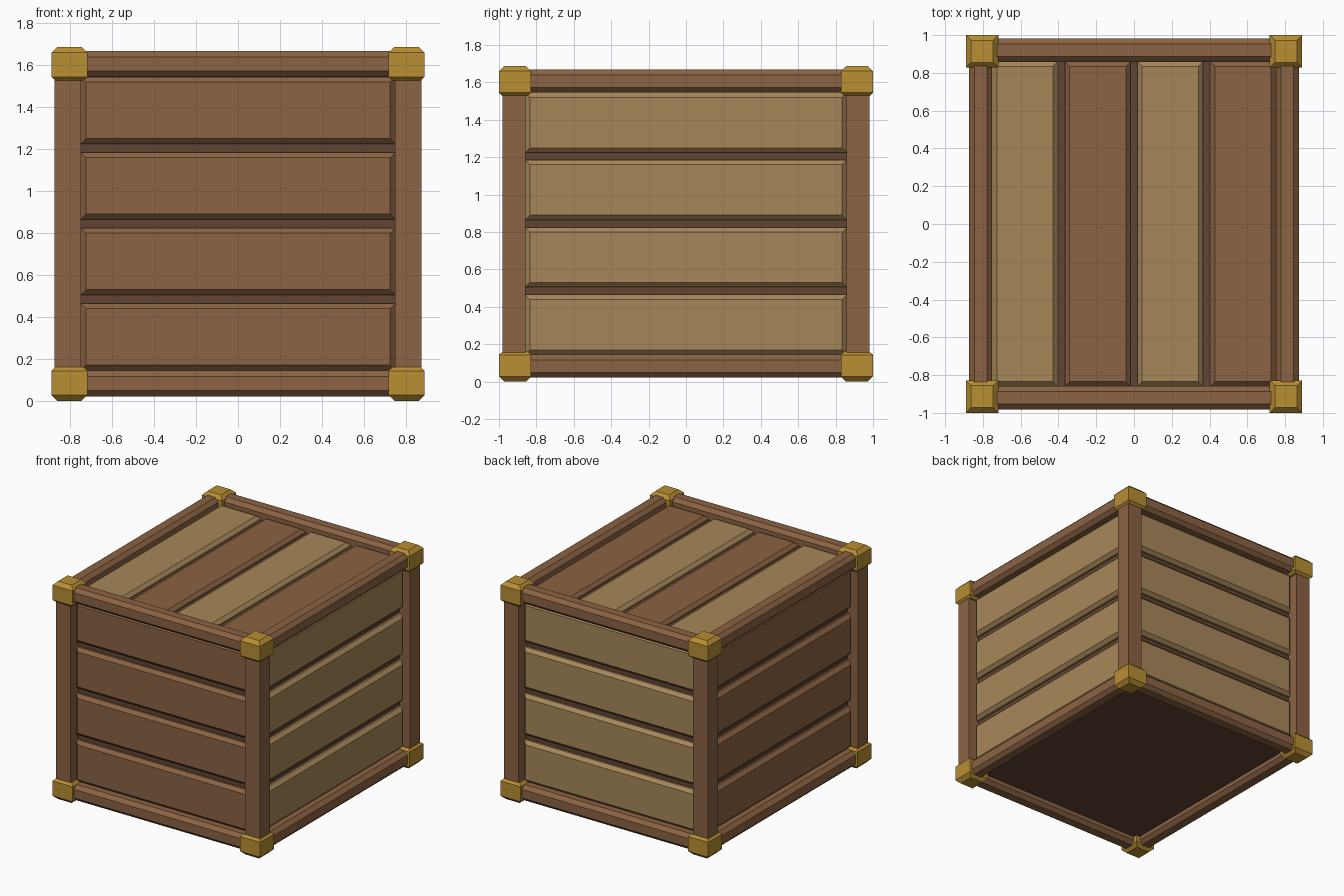
import bpy
import bmesh
from math import pi
from mathutils import Matrix

if "Cube" in bpy.data.objects:
    bpy.data.objects.remove(bpy.data.objects["Cube"])


def material(name, rgb):
    lin = [((c / 255 + 0.055) / 1.055) ** 2.4 for c in rgb]
    m = bpy.data.materials.new(name)
    m.diffuse_color = (*lin, 1)
    m.use_nodes = True
    m.node_tree.nodes["Principled BSDF"].inputs["Base Color"].default_value = m.diffuse_color
    return m


BROWN = material("brown wood", (139, 99, 67))
TAN = material("tan wood", (167, 135, 89))
DARK = material("dark wood", (97, 69, 50))
BRASS = material("brass", (184, 142, 51))


def stack(name, layers, mat, matrix):
    """Solid made of stacked rectangles: (half u, half v, height w)."""
    bm = bmesh.new()
    rings = [[bm.verts.new((su * u, sv * v, w))
              for su, sv in ((-1, -1), (1, -1), (1, 1), (-1, 1))]
             for u, v, w in layers]
    bm.faces.new(rings[0][::-1])
    bm.faces.new(rings[-1])
    for a, b in zip(rings, rings[1:]):
        for i in range(4):
            j = (i + 1) % 4
            bm.faces.new((a[i], a[j], b[j], b[i]))
    bm.transform(matrix)
    bmesh.ops.recalc_face_normals(bm, faces=bm.faces)
    mesh = bpy.data.meshes.new(name)
    bm.to_mesh(mesh)
    bm.free()
    mesh.materials.append(mat)
    ob = bpy.data.objects.new(name, mesh)
    bpy.context.collection.objects.link(ob)
    return ob


def move(x, y, z):
    return Matrix.Translation((x, y, z))


def plank(name, hu, hv, mat, matrix):
    """Board with a chamfered outer face pointing along local z."""
    c = 0.025
    stack(name, [(hu, hv, -0.065), (hu, hv, -c), (hu - c, hv - c, 0)], mat, matrix)


def rail(name, length, matrix):
    """Square beam along local x with chamfered long edges."""
    h, c = 0.0615, 0.028
    stack(name, [(length, h - c, -h), (length, h, c - h),
                 (length, h, h - c), (length, h - c, h)], BROWN, matrix)


TURN = Matrix.Rotation(pi / 2, 4, 'Z')
UPRIGHT = Matrix.Rotation(pi / 2, 4, 'X')     # local z becomes -y

# Dark inner box seen in the gaps and from below
stack("inner_box", [(0.785, 0.89, 0.08), (0.785, 0.89, 1.585)], DARK, move(0, 0, 0))

# Four boards on each side
for side, half, depth, angle, mat in (("front", 0.75, 0.93, 0, BROWN),
                                      ("right", 0.86, 0.825, pi / 2, TAN),
                                      ("back", 0.75, 0.93, pi, TAN),
                                      ("left", 0.86, 0.825, -pi / 2, BROWN)):
    for i in range(4):
        place = Matrix.Rotation(angle, 4, 'Z') @ move(0, -depth, 0.305 + 0.36 * i) @ UPRIGHT
        plank(f"{side}_board_{i + 1}", half, 0.16, mat, place)

# Lid boards in alternating woods
for i in range(4):
    plank(f"lid_board_{i + 1}", 0.174, 0.86, (TAN, BROWN)[i % 2],
          move(-0.5775 + 0.385 * i, 0, 1.62))

# Horizontal rails around the bottom and top
for level, z in (("bottom", 0.083), ("top", 1.607)):
    for s in (-1, 1):
        rail(f"{level}_{'front' if s < 0 else 'back'}_rail", 0.8, move(0, s * 0.92, z))
        rail(f"{level}_{'left' if s < 0 else 'right'}_rail", 0.9,
             move(s * 0.812, 0, z) @ TURN)

# Corner posts with a brass cap at each end
for sx in (-1, 1):
    for sy in (-1, 1):
        corner = f"{'front' if sy < 0 else 'back'}_{'left' if sx < 0 else 'right'}"
        stack(f"{corner}_post", [(0.063, 0.061, 0.08), (0.063, 0.061, 1.61)],
              BROWN, move(sx * 0.812, sy * 0.92, 0))
        for level, z, flip in (("bottom", 0, 1), ("top", 1.688, -1)):
            stack(f"{corner}_{level}_cap",
                  [(0.058, 0.058, 0), (0.086, 0.086, 0.028),
                   (0.086, 0.086, 0.143), (0.068, 0.068, 0.16)],
                  BRASS, move(sx * 0.804, sy * 0.914, z) @ Matrix.Diagonal((1, 1, flip, 1)))
